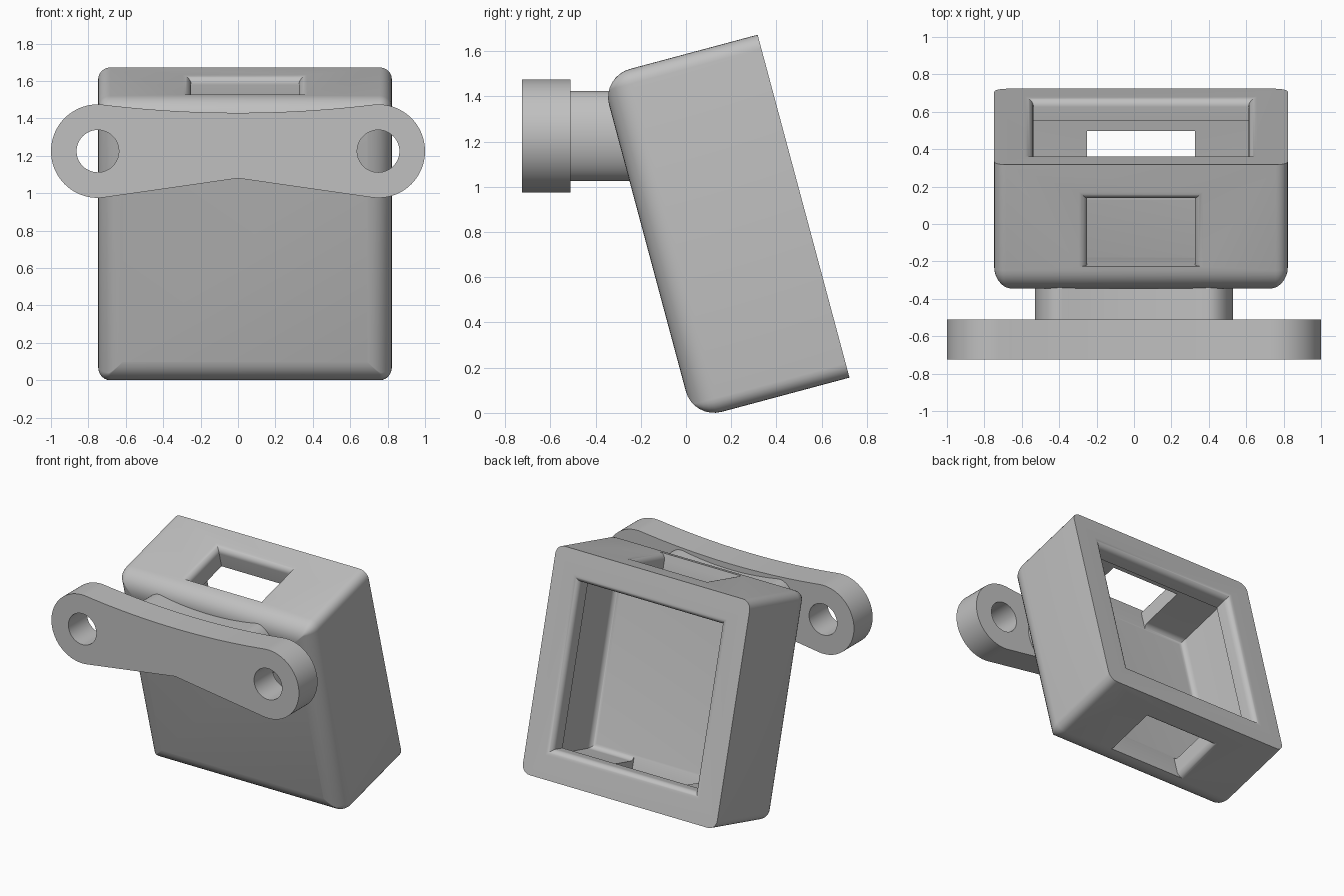
import bpy, bmesh
from math import sin, cos, radians, pi
from mathutils import Matrix

old = bpy.data.objects.get("Cube")
if old:
    bpy.data.objects.remove(old, do_unlink=True)

grey = bpy.data.materials.new("light grey")
grey.use_nodes = True
colour = (0.53, 0.53, 0.53, 1)
grey.diffuse_color = colour
grey.node_tree.nodes["Principled BSDF"].inputs["Base Color"].default_value = colour


def loft(name, rings):
    """Skin equal-length rings of points and cap both ends."""
    bm = bmesh.new()
    loops = [[bm.verts.new(p) for p in ring] for ring in rings]
    n = len(loops[0])
    for a, b in zip(loops, loops[1:]):
        for i in range(n):
            j = (i + 1) % n
            bm.faces.new((a[i], a[j], b[j], b[i]))
    bm.faces.new(loops[0])
    bm.faces.new(loops[-1])
    bmesh.ops.recalc_face_normals(bm, faces=bm.faces)
    mesh = bpy.data.meshes.new(name)
    bm.to_mesh(mesh)
    bm.free()
    mesh.materials.append(grey)
    ob = bpy.data.objects.new(name, mesh)
    bpy.context.collection.objects.link(ob)
    return ob


def activate(ob):
    bpy.ops.object.select_all(action='DESELECT')
    ob.select_set(True)
    bpy.context.view_layer.objects.active = ob


def cut(ob, cutters):
    for c in cutters:
        activate(ob)
        mod = ob.modifiers.new("cut", 'BOOLEAN')
        mod.operation, mod.solver, mod.object = 'DIFFERENCE', 'EXACT', c
        bpy.ops.object.modifier_apply(modifier=mod.name)
        bpy.data.objects.remove(c, do_unlink=True)


def smooth(ob):
    activate(ob)
    bpy.ops.object.shade_smooth_by_angle(angle=radians(30))


# Case sizes, in its own untilted frame: y runs back, z runs up
SIZE, DEPTH, CX = 1.57, 0.715, 0.0375
HALF, WALL, FLARE, STEPS = SIZE / 2, 0.15, 0.045, 8


def square(half, y, r=0.0, n=0):
    """Square ring across the case at depth y, with optional round corners."""
    pts = []
    for k, (sx, sz) in enumerate([(1, 1), (-1, 1), (-1, -1), (1, -1)]):
        for i in range(n + 1):
            a = k * pi / 2 + (pi / 2 * i / n if n else 0)
            ox, oz = (r * cos(a), r * sin(a)) if n else (0, 0)
            pts.append((CX + sx * (half - r) + ox, y, HALF + sz * (half - r) + oz))
    return pts


# Case body with rounded front edges
EDGE, CORNER = 0.13, 0.065
rings = []
for i in range(STEPS + 1):
    a = pi / 2 * i / STEPS
    inset = EDGE * (1 - sin(a))
    rings.append(square(HALF - inset, EDGE * (1 - cos(a)), max(CORNER - inset, 0.002), 6))
rings.append(square(HALF, DEPTH, CORNER, 6))
case = loft("case", rings)

# Cavity: filleted inner front, wider chamber, lip and flared opening
chamber, lip, fillet = HALF - WALL, HALF - 0.21, 0.04
rings = []
for i in range(STEPS + 1):
    a = pi / 2 * i / STEPS
    rings.append(square(chamber - fillet * (1 - sin(a)), WALL + fillet * (1 - cos(a))))
rings += [square(chamber, 0.592), square(lip, 0.592)]
for i in range(STEPS + 1):
    a = pi / 2 * i / STEPS
    rings.append(square(lip + FLARE * (1 - cos(a)), DEPTH - FLARE * (1 - sin(a))))
rings.append(square(lip + FLARE, DEPTH + 0.1))
cavity = loft("cavity_cutter", rings)


def slot(name, top):
    """Cutter for a slot in the top or bottom wall, flared on three sides."""
    def ring(flare, sink):
        z = SIZE - sink if top else sink
        w = 0.2875 + flare
        y0, y1 = WALL + 0.002, 0.52 + flare
        return [(CX - w, y0, z), (CX + w, y0, z), (CX + w, y1, z), (CX - w, y1, z)]
    rows = [ring(0, WALL + 0.06)]
    for i in range(STEPS + 1):
        a = pi / 2 * i / STEPS
        rows.append(ring(FLARE * (1 - cos(a)), FLARE * (1 - sin(a))))
    rows.append(ring(FLARE, -0.1))
    return loft(name, rows)


cut(case, [cavity, slot("top_slot_cutter", True), slot("bottom_slot_cutter", False)])
case.data.transform(Matrix.Translation((0, 0.0325, -0.029)) @ Matrix.Rotation(radians(15), 4, 'X'))
smooth(case)

# Bar outline: round ends, sagging top edge, peaked lower edge
MID_Z, END_X, END_R = 1.225, 0.75, 0.25
right = []
for i in range(41):
    a = radians(-98 + 195 * i / 40)
    right.append((END_X + END_R * cos(a), END_R * sin(a)))
x_end, z_end = right[-1]
for i in range(1, 12):
    x = x_end * (1 - i / 12)
    right.append((x, 0.205 + (z_end - 0.205) * (x / x_end) ** 2))
outline = [(0, -0.145)] + right + [(0, 0.205)] + [(-x, z) for x, z in reversed(right)]


def plate(name, sx, sz, y0, y1):
    return loft(name, [[(x * sx, y, MID_Z + z * sz) for x, z in outline] for y in (y0, y1)])


# Mounting bar with a bolt hole at each end
bar = plate("mounting_bar", 1, 1, -0.725, -0.51)
holes = []
for s in (-1, 1):
    circle = [(0.113 * cos(2 * pi * i / 48), 0.113 * sin(2 * pi * i / 48)) for i in range(48)]
    holes.append(loft("bolt_hole_cutter", [[(s * END_X + x, y, MID_Z + z) for x, z in circle]
                                           for y in (-0.8, -0.4)]))
cut(bar, holes)
smooth(bar)

# Neck joining the bar to the case
neck = plate("neck", 0.53, 0.8, -0.515, -0.225)
smooth(neck)
